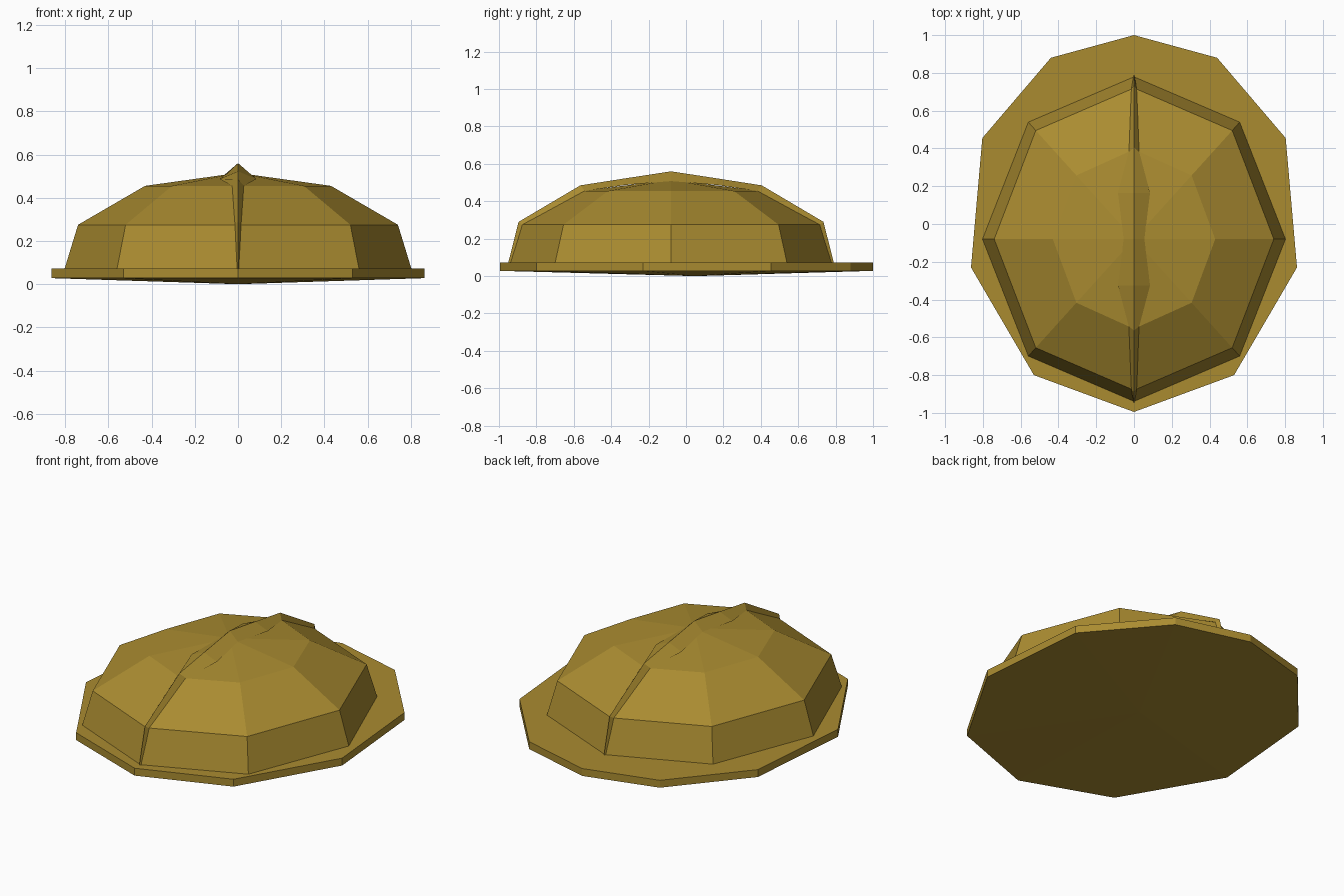
import bpy

if "Cube" in bpy.data.objects:
    bpy.data.objects.remove(bpy.data.objects["Cube"])

ochre = bpy.data.materials.new("ochre")
ochre.diffuse_color = (0.40, 0.26, 0.03, 1)
ochre.use_nodes = True
ochre.node_tree.nodes["Principled BSDF"].inputs["Base Color"].default_value = ochre.diffuse_color


def make(name, verts, faces):
    me = bpy.data.meshes.new(name)
    me.from_pydata(verts, [], faces)
    me.materials.append(ochre)
    ob = bpy.data.objects.new(name, me)
    bpy.context.collection.objects.link(ob)
    bpy.context.view_layer.objects.active = ob
    ob.select_set(True)
    bpy.ops.object.mode_set(mode='EDIT')
    bpy.ops.mesh.select_all(action='SELECT')
    bpy.ops.mesh.normals_make_consistent(inside=False)
    bpy.ops.object.mode_set(mode='OBJECT')
    ob.select_set(False)
    return ob


def mirror_ring(half):
    # half outline from back to front, closed by mirroring in x
    return half + [(-x, y) for x, y in half[-2:0:-1]]


def bridge(a, b, n):
    return [(a + i, a + (i + 1) % n, b + (i + 1) % n, b + i) for i in range(n)]


def fan(a, tip, n):
    return [(a + i, a + (i + 1) % n, tip) for i in range(n)]


# Brim: ten-sided plate with a shallow pointed underside
outline = mirror_ring([(0, 1), (0.44, 0.88), (0.803, 0.455),
                       (0.863, -0.23), (0.53, -0.80), (0, -0.995)])
n = len(outline)
verts = [(x, y, z) for z in (0.028, 0.073) for x, y in outline]
verts.append((0, 0.05, 0))
make("brim", verts, bridge(0, n, n) + fan(0, 2 * n, n)
     + [tuple(range(n, 2 * n))])

# Dome: three eight-sided rings and a low peak
CY = -0.08
verts = []
for rx, ry, dx, dy, z in [(0.803, 0.86, 0.56, 0.62, 0.07),
                          (0.74, 0.80, 0.52, 0.575, 0.275),
                          (0.43, 0.475, 0.305, 0.337, 0.455)]:
    ring = mirror_ring([(0, ry), (dx, dy), (rx, 0), (dx, -dy), (0, -ry)])
    verts += [(x, y + CY, z) for x, y in ring]
verts.append((0, CY, 0.515))
make("dome", verts, bridge(0, 8, 8) + bridge(8, 16, 8) + fan(16, 24, 8)
     + [tuple(range(8))])

# Crest: triangular ridge over the dome, as (ridge y, ridge z, half width,
# foot y, foot z) measured from the dome centre and mirrored front to back
half = [(0.87, 0.073, 0.005, 0.855, 0.073),
        (0.815, 0.29, 0.014, 0.795, 0.275),
        (0.485, 0.485, 0.028, 0.46, 0.455),
        (0.245, 0.5225, 0.085, 0.245, 0.487)]
sections = half + [(0, 0.56, 0.055, 0, 0.508)] \
    + [(-a, b, c, -d, e) for a, b, c, d, e in reversed(half)]
# the ridge runs straight between its corners
verts, faces = [], []
for ry, rz, w, fy, fz in sections:
    verts += [(-w, fy + CY, fz), (0, ry + CY, rz), (w, fy + CY, fz)]
for i in range(len(sections) - 1):
    faces += bridge(3 * i, 3 * i + 3, 3)
last = 3 * len(sections) - 3
faces += [(0, 1, 2), (last, last + 1, last + 2)]
make("crest", verts, faces)
